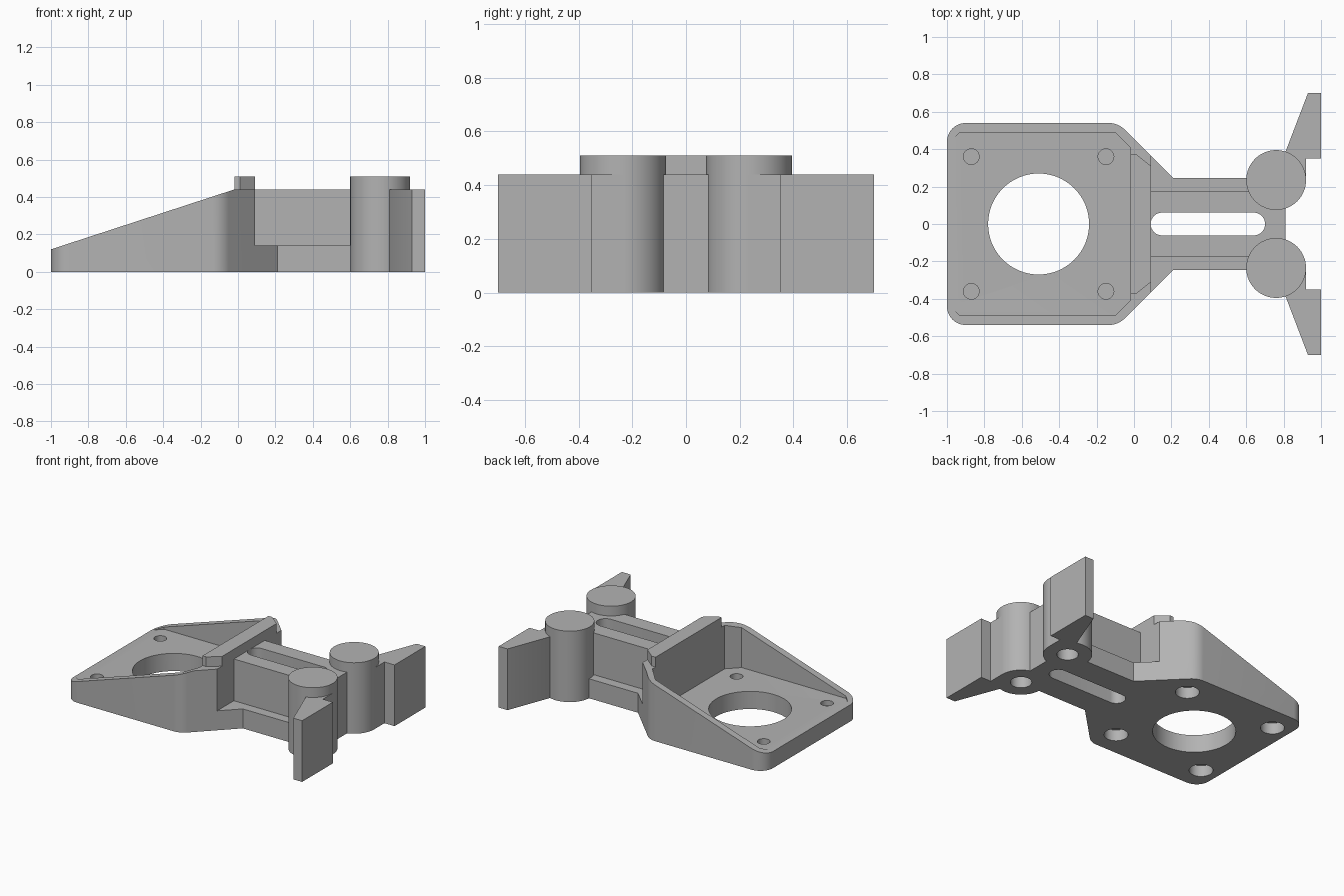
import bpy, math

if "Cube" in bpy.data.objects:
    bpy.data.objects.remove(bpy.data.objects["Cube"], do_unlink=True)

grey = bpy.data.materials.new("plain grey")
grey.use_nodes = True
GREY = (0.45, 0.45, 0.45, 1)
grey.diffuse_color = GREY
grey.node_tree.nodes["Principled BSDF"].inputs["Base Color"].default_value = GREY


def prism(name, pts, lo, hi, axis="z"):
    """Extrude a closed profile along z, or an x-z profile along y."""
    n = len(pts)
    place = (lambda a, b, c: (a, b, c)) if axis == "z" else (lambda a, b, c: (a, c, b))
    verts = [place(a, b, h) for h in (lo, hi) for a, b in pts]
    faces = [list(range(n))[::-1], list(range(n, 2 * n))]
    faces += [[i, (i + 1) % n, n + (i + 1) % n, n + i] for i in range(n)]
    if axis != "z":
        faces = [f[::-1] for f in faces]
    mesh = bpy.data.meshes.new(name)
    mesh.from_pydata(verts, [], faces)
    mesh.materials.append(grey)
    ob = bpy.data.objects.new(name, mesh)
    bpy.context.collection.objects.link(ob)
    return ob


def arc(cx, cy, r, start, end, steps=12):
    angles = [math.radians(start + (end - start) * i / steps) for i in range(steps + 1)]
    return [(cx + r * math.cos(a), cy + r * math.sin(a)) for a in angles]


def circle(cx, cy, r, steps=64):
    return arc(cx, cy, r, 0, 360, steps)[:-1]


def mirrored(half):
    """Close a lower half-profile, listed left to right, with its mirror image."""
    return half + [(x, -y) for x, y in reversed(half)]


def activate(ob):
    bpy.ops.object.select_all(action="DESELECT")
    ob.select_set(True)
    bpy.context.view_layer.objects.active = ob


def cut(targets, cutter):
    cutter.hide_render = True
    for ob in targets:
        mod = ob.modifiers.new("cut", "BOOLEAN")
        mod.operation, mod.solver, mod.object = "DIFFERENCE", "EXACT", cutter
        activate(ob)
        bpy.ops.object.modifier_apply(modifier=mod.name)
    bpy.data.objects.remove(cutter, do_unlink=True)


# Motor tray: rounded outline with angled shoulders
TOP, FLOOR, WALL = 0.44, 0.127, -0.02
r = 0.12
bend = 0.455 - 0.54 - r * math.tan(math.radians(22.5))
tray = prism("motor_tray", mirrored(
    arc(-0.9, -0.44, 0.1, 180, 270) + arc(bend, -0.54 + r, r, 270, 315) + [(0.09, -0.365)]),
    0, TOP)

# Sloping rim, pocket and motor opening
cut([tray], prism("rim_cutter", [(-1.2, 0.12 - 0.2 * 0.3265), (WALL, TOP),
                                 (WALL, 0.8), (-1.2, 0.8)], -1, 1, "y"))
cut([tray], prism("pocket_cutter", mirrored(
    [(-0.98, -0.44), (-0.93, -0.49), (-0.1, -0.49), (WALL, -0.41)]), FLOOR, 0.8))
cut([tray], prism("opening_cutter", circle(-0.51, 0, 0.27), -0.1, 0.8))

# Screw holes above, counterbores below, with a thin web between
for x in (-0.87, -0.15):
    for y in (-0.36, 0.36):
        cut([tray], prism("screw_cutter", circle(x, y, 0.042, 32), 0.09, 0.2))
        cut([tray], prism("counterbore_cutter", circle(x, y, 0.078, 32), -0.1, 0.08))

# Raised bar on the tray's tall wall
bar = prism("top_bar", mirrored([(WALL, -0.375), (0.01, -0.375), (0.09, -0.31)]), TOP, 0.51)

# Arm: narrow beam above a wider flange, with a long slot through both
beam = prism("arm_beam", mirrored([(0.09, -0.175), (0.81, -0.175)]), 0, TOP)
flange = prism("arm_flange", mirrored([(0.09, -0.365), (0.21, -0.245), (0.81, -0.245)]), 0, 0.14)
cut([beam, flange], prism("slot_cutter", arc(0.15, 0, 0.061, 90, 270, 16)
                          + arc(0.64, 0, 0.061, -90, 90, 16), -0.1, 0.8))

parts = [tray, bar, beam, flange]

# Pillars with splayed paddles and blind holes underneath
for side, s in (("left", -1), ("right", 1)):
    px, py = 0.76, s * 0.235
    pillar = prism(side + "_pillar", circle(px, py, 0.16), 0, 0.51)
    outline = [(0.8, s * 0.36), (0.8, s * 0.23), (0.92, s * 0.23), (0.92, s * 0.35),
               (1, s * 0.35), (1, s * 0.7), (0.93, s * 0.7)]
    paddle = prism(side + "_paddle", outline if s > 0 else outline[::-1], 0, TOP)
    cut([pillar, paddle, beam, flange],
        prism("pillar_hole_cutter", circle(px, py, 0.07, 40), -0.1, 0.35))
    parts += [pillar, paddle]

for ob in parts:
    activate(ob)
    bpy.ops.object.shade_smooth_by_angle(angle=math.radians(30))
